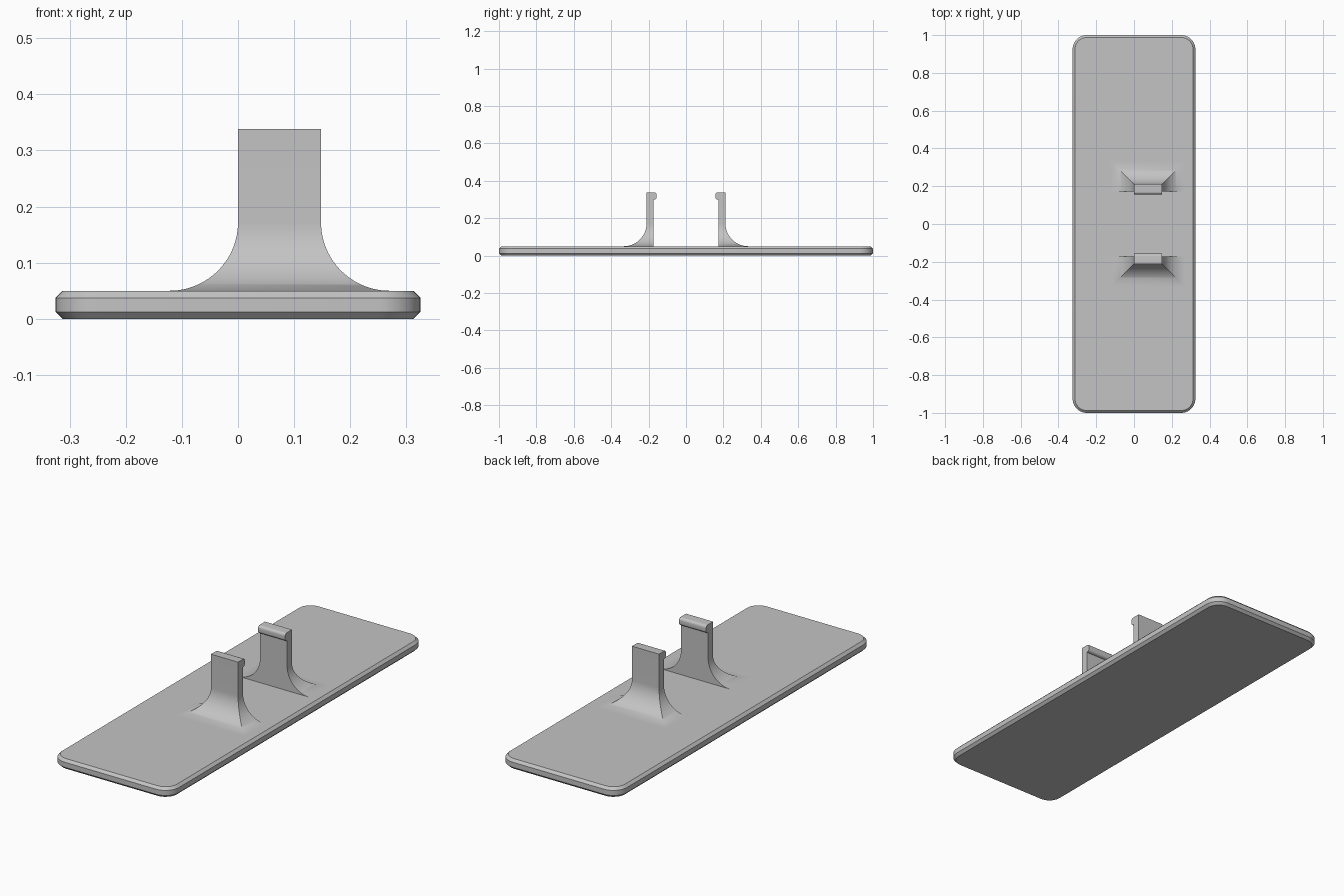
import bpy, bmesh, math

if "Cube" in bpy.data.objects:
    bpy.data.objects.remove(bpy.data.objects["Cube"])

grey = bpy.data.materials.new("light grey")
grey.diffuse_color = (0.55, 0.55, 0.55, 1)
grey.use_nodes = True
grey.node_tree.nodes["Principled BSDF"].inputs["Base Color"].default_value = grey.diffuse_color


def make_object(name, bm):
    bmesh.ops.remove_doubles(bm, verts=bm.verts, dist=1e-5)
    bmesh.ops.recalc_face_normals(bm, faces=bm.faces)
    mesh = bpy.data.meshes.new(name)
    bm.to_mesh(mesh)
    bm.free()
    mesh.materials.append(grey)
    ob = bpy.data.objects.new(name, mesh)
    bpy.context.collection.objects.link(ob)
    bpy.ops.object.select_all(action='DESELECT')
    ob.select_set(True)
    bpy.context.view_layer.objects.active = ob
    bpy.ops.object.shade_smooth_by_angle(angle=math.radians(30))
    return ob


def arc(cx, cy, r, a0, a1, n):
    angles = [math.radians(a0 + (a1 - a0) * i / n) for i in range(n + 1)]
    return [(cx + r * math.cos(a), cy + r * math.sin(a)) for a in angles]


def loft(bm, rings):
    loops = [[bm.verts.new(p) for p in ring] for ring in rings]
    for a, b in zip(loops, loops[1:]):
        for i in range(len(a)):
            j = (i + 1) % len(a)
            bm.faces.new((a[i], a[j], b[j], b[i]))
    return loops


# Base plate: rounded rectangle with chamfered top and bottom rims
HX, HY, TOP, CORNER, CHAMFER = 0.325, 1.0, 0.05, 0.075, 0.0125


def plate_ring(z, inset):
    pts = []
    for k, (sx, sy) in enumerate([(1, 1), (-1, 1), (-1, -1), (1, -1)]):
        pts += arc(sx * (HX - CORNER), sy * (HY - CORNER), CORNER - inset,
                   90 * k, 90 * k + 90, 10)
    return [(x, y, z) for x, y in pts]


bm = bmesh.new()
loops = loft(bm, [plate_ring(0, CHAMFER), plate_ring(CHAMFER, 0),
                  plate_ring(TOP - CHAMFER, 0), plate_ring(TOP, CHAMFER)])
bm.faces.new(loops[0])
bm.faces.new(loops[-1])
make_object("base_plate", bm)

# Clip: flared foot with a flat inner face, upright post and rounded hook
X0, X1, INNER, OUTER, FLARE, HEIGHT = 0.0, 0.148, 0.173, 0.211, 0.122, 0.338


def foot_ring(z, d):
    return [(X0 - d, INNER, z), (X1 + d, INNER, z),
            (X1 + d, OUTER + d, z), (X0 - d, OUTER + d, z)]


bm = bmesh.new()
rings = [foot_ring(TOP - 0.01, FLARE)]
for d, z in arc(FLARE, TOP + FLARE, FLARE, 270, 180, 24):
    rings.append(foot_ring(z, d))
bm.faces.new(loft(bm, rings)[0])

# Post and hook profile in y, z, spanned between the two ends
LIP, R = 0.157, 0.013
profile = [(OUTER, TOP + FLARE), (OUTER, HEIGHT)]
profile += arc(LIP + R, HEIGHT - R, R, 90, 180, 6)
profile += arc(LIP + R, 0.299 + R, R, 180, 270, 6)
profile += [(INNER, 0.299), (INNER, TOP + FLARE)]
ends = [[bm.verts.new((x, y, z)) for y, z in profile] for x in (X0, X1)]
for end in ends:
    bm.faces.new(end)
for i in range(len(profile) - 1):
    bm.faces.new((ends[0][i], ends[0][i + 1], ends[1][i + 1], ends[1][i]))
clips = make_object("clip_pair", bm)
mirror = clips.modifiers.new("opposite clip", 'MIRROR')
mirror.use_axis = (False, True, False)
